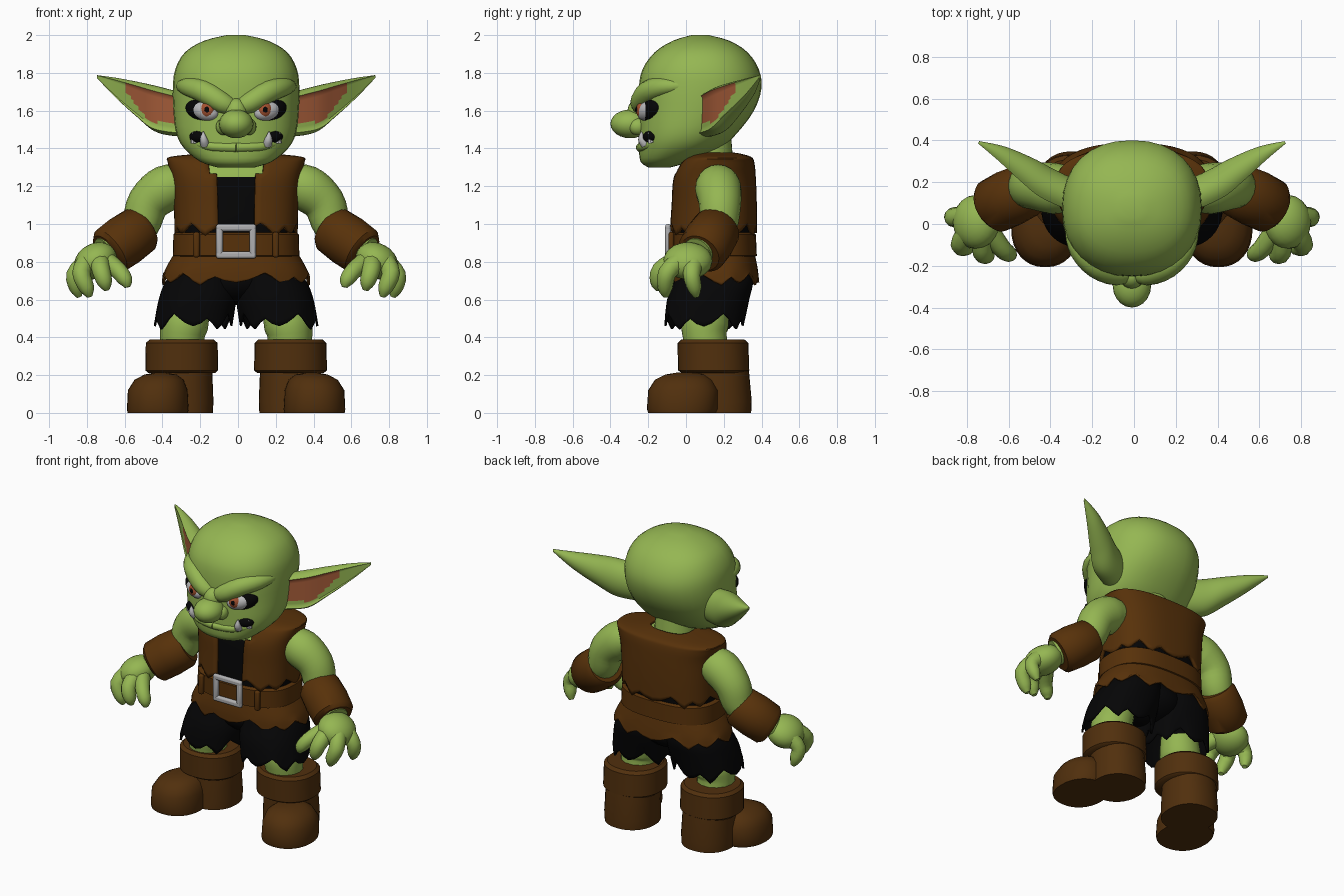
import bpy, bmesh, math
from mathutils import Vector, Matrix

cube = bpy.data.objects.get("Cube")
if cube:
    bpy.data.objects.remove(cube)

CENTRE = -0.01
made = []


def material(name, r, g, b):
    m = bpy.data.materials.new(name)
    m.use_nodes = True
    m.diffuse_color = (r, g, b, 1)
    m.node_tree.nodes["Principled BSDF"].inputs["Base Color"].default_value = (r, g, b, 1)
    return m


SKIN = material("green skin", .30, .47, .085)
EAR = material("inner ear", .37, .105, .04)
VEST = material("vest leather", .096, .031, .003)
BOOT = material("boot leather", .082, .029, .004)
CLOTH = material("black cloth", .0015, .0015, .0018)
METAL = material("buckle metal", .43, .43, .44)
WHITE = material("tooth and eye white", .50, .50, .51)
IRIS = material("orange iris", .38, .085, .03)


def make(name, bm, mats, mirror=False, shell=0):
    mesh = bpy.data.meshes.new(name)
    bm.to_mesh(mesh)
    bm.free()
    for m in mats:
        mesh.materials.append(m)
    ob = bpy.data.objects.new(name, mesh)
    ob.location.x = CENTRE
    bpy.context.collection.objects.link(ob)
    if mirror:
        ob.modifiers.new("mirror", 'MIRROR').use_mirror_merge = False
    if shell:
        s = ob.modifiers.new("thickness", 'SOLIDIFY')
        s.thickness = shell
        s.offset = -1
    made.append(ob)
    return ob


def dense(rows, k=4):
    """Smooth in-between rows along a few control rows."""
    out = []
    for i in range(len(rows) - 1):
        quad = (rows[max(i - 1, 0)], rows[i], rows[i + 1], rows[min(i + 2, len(rows) - 1)])
        for j in range(k):
            t = j / k
            out.append([.5 * (2 * q + (r - p) * t + (2 * p - 5 * q + 4 * r - s) * t * t
                              + (3 * q - p - 3 * r + s) * t ** 3) for p, q, r, s in zip(*quad)])
    out.append(list(rows[-1]))
    return out


def loft(name, rings, mats, mirror=False, shell=0, paint=None):
    bm = bmesh.new()
    rows = [[bm.verts.new(p) for p in ring] for ring in rings]
    n = len(rows[0])
    for i in range(len(rows) - 1):
        for j in range(n):
            k = (j + 1) % n
            corners = (rows[i][j], rows[i][k], rows[i + 1][k], rows[i + 1][j])
            index = paint(j, sum((v.co for v in corners), Vector()) / 4) if paint else 0
            if index is not None:
                bm.faces.new(corners).material_index = index
    if not shell:
        bm.faces.new(rows[0][::-1])
        bm.faces.new(rows[-1]).material_index = len(mats) - 1 if name == "torso" else 0
        bmesh.ops.recalc_face_normals(bm, faces=bm.faces[:])
    return make(name, bm, mats, mirror, shell)


def level(z, front, back, rx, cx=0, p=2.0, n=32):
    """Horizontal rounded ring that starts at the front."""
    def power(v):
        return math.copysign(abs(v) ** (2 / p), v)
    cy, ry = (front + back) / 2, (back - front) / 2
    turn = [math.tau * i / n for i in range(n)]
    return [Vector((cx + rx * power(math.sin(a)), cy - ry * power(math.cos(a)), z)) for a in turn]


def ragged(rings, amount):
    """Torn lower hem that fades out over the first rows."""
    steps = (0, .012, .03, .048, .03, .005, -.012, .012, .028, .01)
    for row, fade in zip(rings, (1, .75, .5, .25)):
        for i, p in enumerate(row):
            p.z += amount * fade * steps[i % len(steps)]


def tube(name, path, mat, mirror=True, n=14, smooth=3):
    """Round sweep along rows of x, y, z, radius."""
    rows = dense(path, smooth) if smooth else path
    pts = [Vector(r[:3]) for r in rows]
    rings = []
    for i, p in enumerate(pts):
        d = (pts[min(i + 1, len(pts) - 1)] - pts[max(i - 1, 0)]).normalized()
        u = d.cross(Vector((0, 1, 0))).normalized()
        w = d.cross(u)
        turn = [math.tau * j / n for j in range(n)]
        rings.append([p + (u * math.cos(a) + w * math.sin(a)) * rows[i][3] for a in turn])
    return loft(name, rings, [mat], mirror)


def ball(name, at, size, mat, mirror=True, turn=0, tilt=0):
    bm = bmesh.new()
    spin = Matrix.Rotation(turn, 4, 'Z') @ Matrix.Rotation(tilt, 4, 'Y')
    bmesh.ops.create_uvsphere(bm, u_segments=20, v_segments=12, radius=1,
                              matrix=Matrix.Translation(at) @ spin @ Matrix.Diagonal((*size, 1)))
    return make(name, bm, [mat], mirror)


def box(name, at, size, mat, mirror=False):
    bm = bmesh.new()
    bmesh.ops.create_cube(bm, size=1, matrix=Matrix.Translation(at) @ Matrix.Diagonal((*size, 1)))
    b = make(name, bm, [mat], mirror).modifiers.new("bevel", 'BEVEL')
    b.width, b.segments = .012, 2


# Head and neck
head = [(1.30, -.20, -.08, .10), (1.33, -.24, .02, .19), (1.40, -.25, .18, .275),
        (1.48, -.25, .27, .317), (1.60, -.25, .36, .332), (1.72, -.25, .40, .335),
        (1.82, -.23, .385, .322), (1.91, -.165, .325, .27), (1.97, -.07, .23, .17), (2.0, .03, .12, .05)]
loft("head", [level(*r, p=2.25) for r in dense(head, 3)], [SKIN])
loft("neck", [level(1.2, -.01, .26, .14), level(1.45, 0, .24, .13)], [SKIN])

# Face
ball("nose", (0, -.295, 1.53), (.092, .105, .076), SKIN, False)
ball("nose_bridge", (0, -.25, 1.595), (.06, .06, .07), SKIN, False)
ball("nostril_wing", (.065, -.255, 1.515), (.042, .05, .045), SKIN)
tube("brow", [(.0, -.225, 1.61, .035), (.07, -.24, 1.64, .055), (.17, -.2, 1.70, .06),
              (.25, -.125, 1.725, .05), (.29, -.04, 1.73, .03), (.29, .03, 1.73, .01)], SKIN)
ball("eye_socket", (.185, -.19, 1.602), (.093, .043, .055), CLOTH, turn=.5, tilt=-.25)
ball("eye", (.165, -.208, 1.598), (.078, .045, .05), WHITE, turn=.45, tilt=-.25)
ball("iris", (.155, -.237, 1.603), (.04, .026, .04), IRIS, turn=.4)
ball("pupil", (.152, -.252, 1.605), (.016, .018, .019), CLOTH, turn=.4)
ball("mouth_corner", (.205, -.192, 1.462), (.048, .03, .03), CLOTH, turn=.6)
tube("lower_lip", [(0, -.24, 1.405, .025), (.12, -.222, 1.41, .025), (.2, -.175, 1.425, .02),
                   (.25, -.12, 1.44, .01)], SKIN)
tube("tusk", [(.165, -.215, 1.42, .024), (.172, -.235, 1.45, .02), (.175, -.235, 1.49, .003)], WHITE, n=10)
tube("side_tooth", [(.225, -.185, 1.43, .018), (.23, -.2, 1.485, .003)], WHITE, n=8)


# Ears: pointed, with a shallow coloured front
def ear_ring(x, y, z, high, thick, n=36):
    ring = []
    for i in range(n):
        a = math.tau * (i + .5) / n
        depth = math.sin(a)
        if depth > 0 and abs(math.cos(a)) < .8:
            depth = .48
        ring.append(Vector((x, y, z + high * math.cos(a))) + Vector((.52, -.85, 0)) * thick * depth)
    return ring


def ear_paint(j, centre):
    lower = 1.54 + max(0, centre.x - .46) * 1.3
    return 1 if 3 <= j <= 13 and .31 < centre.x < .59 and centre.z > lower else 0


ears = [(.27, .11, 1.575, .115, .095), (.41, .175, 1.605, .122, .095), (.51, .245, 1.655, .095, .08),
        (.63, .33, 1.72, .053, .047), (.735, .39, 1.78, .008, .008)]
loft("ear", [ear_ring(*r) for r in dense(ears, 8)], [SKIN, EAR], True, paint=ear_paint)

# Torso: dark shirt below, bare collar above
torso = [(.78, -.06, .35, .31), (.97, -.065, .355, .308), (1.1, -.06, .355, .312), (1.25, -.045, .345, .32),
         (1.32, 0, .32, .30), (1.35, .04, .29, .19)]
loft("torso", [level(*r, p=2.6, n=48) for r in dense(torso)], [CLOTH, SKIN],
     paint=lambda j, c: int(c.z > 1.245))


# Open vest with torn hem
def vest_paint(j, centre):
    gap = .13 if centre.z > 1.26 else .09
    return None if centre.y < .08 and abs(centre.x) < gap else 0


vest = [(.952, -.088, .375, .326), (1.1, -.08, .375, .33), (1.24, -.07, .37, .342), (1.325, -.03, .362, .362),
        (1.355, .01, .345, .352), (1.372, .04, .29, .2), (1.378, .05, .255, .14)]
rings = [level(*r, p=2.6, n=60) for r in dense(vest)]
ragged(rings, 1.1)
loft("vest", rings, [VEST], shell=.018, paint=vest_paint)

# Belt, torn tunic skirt and buckle
belt = [(.825, -.07, .36, .32), (.832, -.085, .375, .335), (.945, -.085, .37, .332), (.955, -.07, .355, .32)]
loft("belt", [level(*r, p=2.6, n=48) for r in belt], [VEST])
skirt = [(.69, -.088, .388, .392), (.76, -.085, .38, .375), (.84, -.072, .365, .33)]
rings = [level(*r, p=2.5, n=60) for r in dense(skirt)]
ragged(rings, 1.1)
loft("tunic_skirt", rings, [VEST], shell=.012)
box("belt_loop", (.21, -.078, .89), (.035, .03, .135), VEST, True)
for z in (.836, .98):
    box("buckle_bar", (0, -.095, z), (.212, .03, .038), METAL)
box("buckle_side", (.088, -.095, .908), (.036, .03, .17), METAL, True)

# Shorts
shorts = [(.46, -.115, .305, .208, .228), (.6, -.10, .335, .205, .205), (.70, -.06, .355, .185, .185),
          (.8, -.02, .33, .14, .145)]
rings = [level(*r, p=2.3, n=40) for r in dense(shorts)]
ragged(rings, 1.4)
loft("shorts_leg", rings, [CLOTH], True, .012)
ball("shorts_seat", (0, .14, .70), (.2, .195, .13), CLOTH, False)

# Legs and boots
tube("leg", [(.28, .12, .28, .12), (.285, .1, .40, .118), (.275, .1, .47, .128), (.25, .12, .58, .115)], SKIN)
boots = {
    "boot_shaft": [(0, .0, .345, .165, .288), (.06, 0, .348, .168, .288), (.26, .01, .33, .16, .288)],
    "boot_cuff": [(.21, -.02, .315, .175, .288), (.225, -.042, .335, .193, .288),
                  (.37, -.045, .33, .19, .288), (.388, -.025, .31, .17, .288)],
    "boot_toe": [(0, -.2, .16, .16, .415), (.02, -.207, .17, .163, .415), (.12, -.2, .17, .158, .415),
                 (.175, -.165, .14, .13, .408), (.203, -.11, .1, .085, .4), (.213, -.05, .05, .03, .4)],
}
for name, rows in boots.items():
    loft(name, [level(*r, p=2.2) for r in rows], [BOOT], True)

# Arms, cuffs and hands
tube("arm", [(.27, .17, 1.21, .10), (.37, .17, 1.19, .122), (.465, .18, 1.11, .112), (.51, .17, .99, .10),
             (.6, .12, .91, .085), (.70, .06, .85, .08)], SKIN, n=20, smooth=4)
tube("wrist_cuff", [(.488, .17, .985, .108), (.508, .16, .97, .13), (.59, .122, .912, .137),
                    (.665, .085, .858, .132), (.682, .075, .845, .11)], VEST, n=24, smooth=0)
ball("palm", (.745, .01, .805), (.118, .13, .092), SKIN, tilt=.5)
fingers = {
    "thumb": [(.68, -.04, .80, .05), (.62, -.12, .75, .045), (.585, -.145, .70, .038), (.575, -.15, .665, .015)],
    "index_finger": [(.72, -.06, .80, .052), (.715, -.135, .755, .048), (.695, -.15, .69, .04),
                     (.685, -.145, .65, .015)],
    "middle_finger": [(.79, -.04, .80, .052), (.82, -.10, .74, .048), (.79, -.11, .66, .04),
                      (.775, -.105, .615, .015)],
    "little_finger": [(.80, .04, .79, .052), (.855, .03, .73, .045), (.845, .045, .66, .038),
                      (.83, .055, .615, .015)],
}
for name, path in fingers.items():
    tube(name, path, SKIN, n=12)

# Smooth shading with sharp creases
bpy.ops.object.select_all(action='DESELECT')
for ob in made:
    ob.select_set(True)
bpy.context.view_layer.objects.active = made[0]
bpy.ops.object.shade_smooth_by_angle(angle=math.radians(40))
